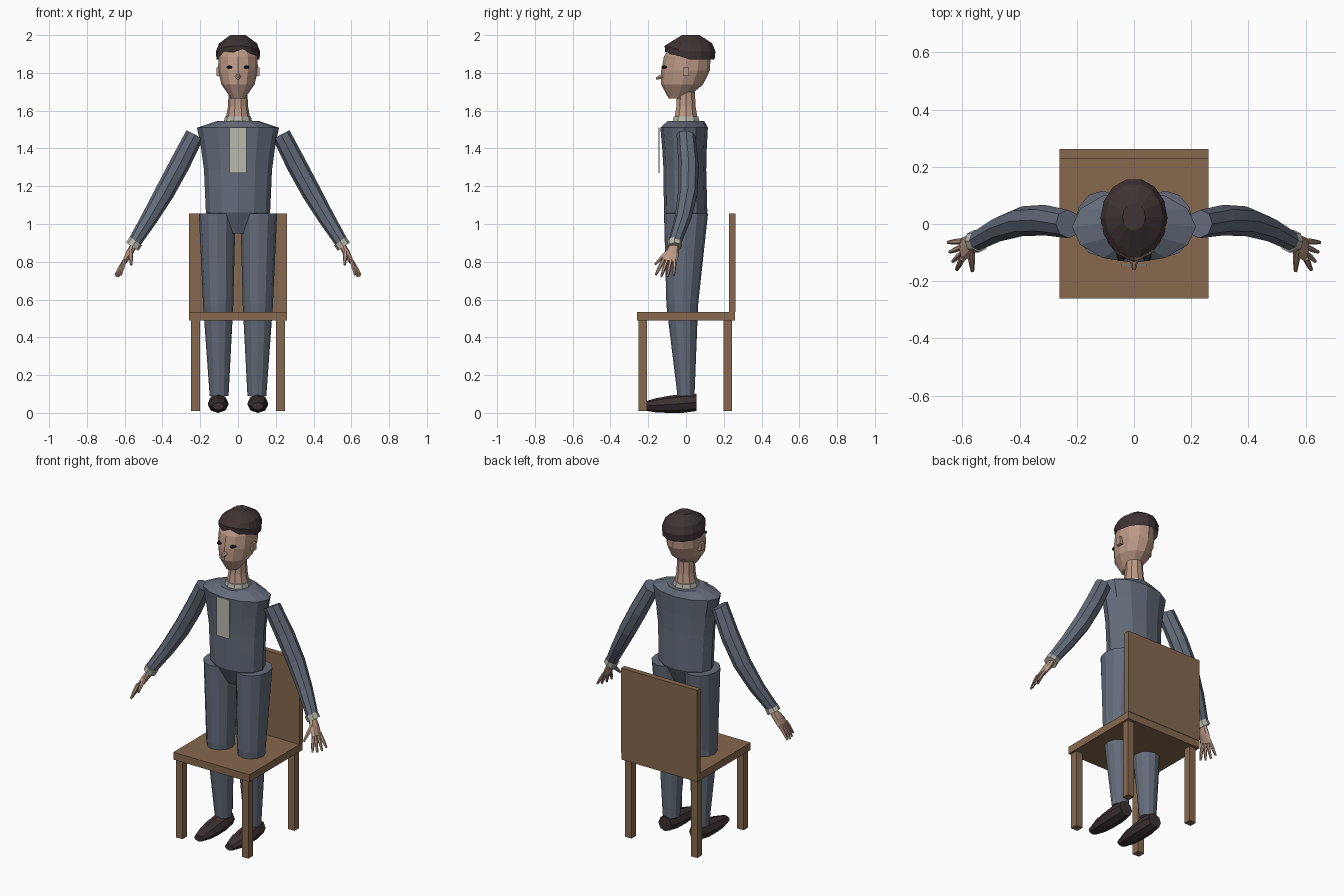
import bpy, bmesh, math
from mathutils import Vector

if "Cube" in bpy.data.objects:
    bpy.data.objects.remove(bpy.data.objects["Cube"], do_unlink=True)


def material(name, red, green, blue):
    mat = bpy.data.materials.new(name)
    mat.use_nodes = True
    mat.diffuse_color = (red, green, blue, 1)
    shader = mat.node_tree.nodes["Principled BSDF"]
    shader.inputs["Base Color"].default_value = mat.diffuse_color
    return mat


suit = material("slate suit", 0.125, 0.15, 0.195)
skin = material("skin", 0.5, 0.32, 0.235)
shirt = material("pale shirt", 0.48, 0.48, 0.41)
dark_hair = material("dark hair", 0.05, 0.033, 0.033)
leather = material("dark shoe leather", 0.045, 0.03, 0.03)
eye_black = material("eye black", 0.012, 0.011, 0.013)
wood = material("brown wood", 0.24, 0.14, 0.075)

across = Vector((1, 0, 0))
forward = Vector((0, 1, 0))


def finish(name, bm, mat):
    bmesh.ops.recalc_face_normals(bm, faces=bm.faces)
    mesh = bpy.data.meshes.new(name)
    bm.to_mesh(mesh)
    bm.free()
    mesh.materials.append(mat)
    part = bpy.data.objects.new(name, mesh)
    bpy.context.collection.objects.link(part)
    return part


def box(name, mat, centre, size):
    bm = bmesh.new()
    bmesh.ops.create_cube(bm, size=1)
    bmesh.ops.scale(bm, vec=size, verts=bm.verts)
    bmesh.ops.translate(bm, vec=centre, verts=bm.verts)
    return finish(name, bm, mat)


def loft(name, mat, start, end, radii, sides=12, aspect=(1, 1),
         bow=(0, 0, 0), side=across, mirror=1, open_base=False):
    """Skin evenly spaced elliptical rings from start to end, bowed in the middle."""
    start, end, bow = Vector(start), Vector(end), Vector(bow)
    axis = (end - start).normalized()
    if max(abs(c) for c in axis) > 0.9:  # square up rings of near-straight parts
        axis = Vector([round(c) for c in axis])
    u = (side - axis * side.dot(axis)).normalized()
    v = axis.cross(u)
    bm = bmesh.new()
    rings = []
    for step, radius in enumerate(radii):
        t = step / (len(radii) - 1)
        centre = start.lerp(end, t) + bow * math.sin(math.pi * t)
        depth = radius * (aspect[0] + (aspect[1] - aspect[0]) * t)
        ring = []
        for i in range(sides):
            angle = math.tau * i / sides
            p = centre + u * radius * math.cos(angle) + v * depth * math.sin(angle)
            p.x *= mirror
            ring.append(bm.verts.new(p))
        rings.append(ring)
    for low, high in zip(rings, rings[1:]):
        for i in range(sides):
            j = (i + 1) % sides
            bm.faces.new((low[i], low[j], high[j], high[i]))
    if not open_base:
        bm.faces.new(rings[0])
    bm.faces.new(rings[-1])
    return finish(name, bm, mat)


# Chair seat and back
box("chair_seat", wood, (0, 0, 0.512), (0.52, 0.52, 0.045))
box("chair_back", wood, (0, 0.245, 0.795), (0.52, 0.034, 0.52))

# Jacket, shoulder yoke and shirt plate
loft("jacket", suit, (0, 0, 0.95), (0, -0.01, 1.51),
     (0.09, 0.17, 0.175, 0.18, 0.195, 0.217), aspect=(0.7, 0.58))
loft("shoulder_yoke", suit, (0, -0.01, 1.51), (0, 0, 1.545),
     (0.217, 0.11), aspect=(0.58, 0.88))
box("shirt_front", shirt, (0, -0.143, 1.39), (0.09, 0.006, 0.24))

# Collar, neck and head
loft("collar", shirt, (0, 0, 1.53), (0, 0, 1.57), (0.078, 0.068), sides=10)
loft("neck", skin, (0, 0, 1.55), (0, 0, 1.7), (0.066, 0.053, 0.05), sides=10)
loft("head", skin, (0, -0.045, 1.665), (0, 0.01, 1.96),
     (0.036, 0.088, 0.105, 0.104, 0.07), aspect=(1.3, 1.15), bow=(0, 0.015, 0))
loft("nose", skin, (0, -0.1, 1.79), (0, -0.16, 1.77), (0.02, 0.015, 0.006), sides=6)

# Hair cap with a raised, jagged fringe
hair = loft("hair", dark_hair, (0, 0.02, 1.87), (0, 0.025, 2),
            (0.114, 0.117, 0.1, 0.04), sides=14, aspect=(1.18, 1.18), open_base=True)
for i, vert in enumerate(hair.data.vertices[:28]):
    front = max(0, -vert.co.y / 0.115)
    if i < 14:
        vert.co.z += front * (0.06 if i % 2 else 0.04)
    else:
        vert.co.z += front * 0.03

for s, label in ((1, "left"), (-1, "right")):
    # Chair legs
    for end, y in (("front", -0.23), ("back", 0.22)):
        box(f"chair_leg_{end}_{label}", wood, (s * 0.225, y, 0.25), (0.045, 0.045, 0.48))

    # Eye and ear
    loft(f"eye_{label}", eye_black, (0.045, -0.1, 1.83), (0.045, -0.13, 1.83),
         (0.016, 0.016, 0.008), sides=8, aspect=(0.55, 0.55), mirror=s)
    box(f"ear_{label}", skin, (s * 0.105, 0, 1.805), (0.02, 0.034, 0.045))

    # Trouser leg and shoe
    loft(f"trouser_leg_{label}", suit, (0.1, 0, 0.09), (0.11, 0, 1.055),
         (0.05, 0.08, 0.097), aspect=(0.9, 1.2), bow=(0, -0.02, 0), mirror=s)
    loft(f"shoe_{label}", leather, (0.105, 0.055, 0.055), (0.105, -0.235, 0.035),
         (0.045, 0.055, 0.055, 0.05, 0.03), sides=8, aspect=(1, 0.65), mirror=s)

    # Sleeve, cuff and palm
    loft(f"sleeve_{label}", suit, (0.23, 0, 1.47), (0.55, -0.06, 0.9),
         (0.05, 0.054, 0.052, 0.044, 0.035), sides=8, bow=(0, 0.04, -0.02),
         side=forward, mirror=s)
    loft(f"cuff_{label}", shirt, (0.54, -0.06, 0.91), (0.56, -0.06, 0.88),
         (0.039, 0.039), sides=8, side=forward, mirror=s)
    loft(f"palm_{label}", skin, (0.55, -0.06, 0.89), (0.6, -0.09, 0.8),
         (0.025, 0.038, 0.042), sides=8, aspect=(0.7, 0.3), side=forward, mirror=s)

    # Fanned fingers and thumb
    for k in range(4):
        root = Vector((0.6, -0.12 + 0.02 * k, 0.81))
        reach = Vector((0.02 + 0.01 * k, -0.04 + 0.012 * k, -0.08))
        if k in (1, 2):
            reach *= 1.1
        loft(f"finger_{k + 1}_{label}", skin, root, root + reach,
             (0.01, 0.01, 0.006), sides=6, side=forward, mirror=s)
    loft(f"thumb_{label}", skin, (0.57, -0.09, 0.86), (0.565, -0.165, 0.785),
         (0.013, 0.012, 0.006), sides=6, mirror=s)
